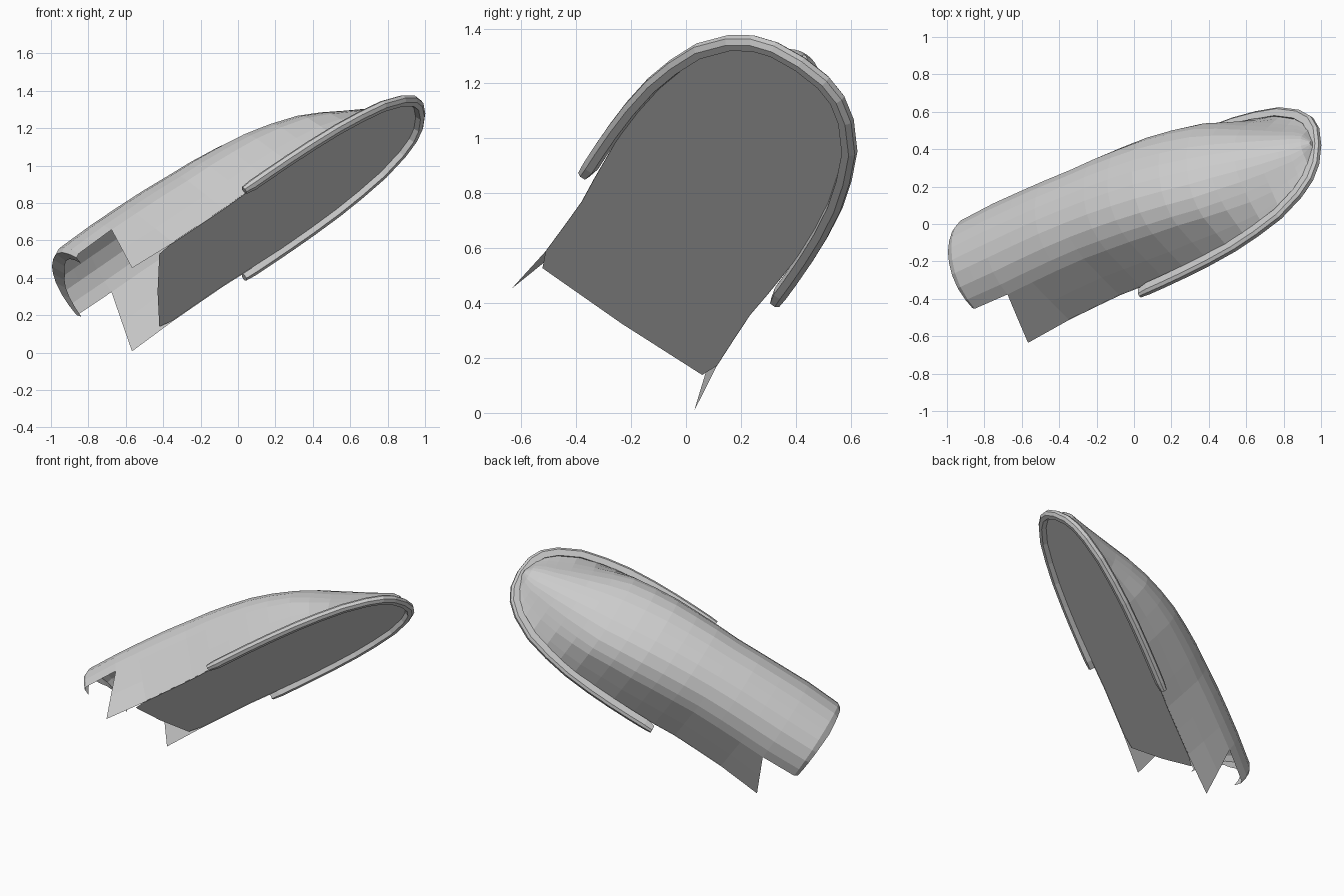
import bpy, bmesh
from mathutils import Vector

if "Cube" in bpy.data.objects:
    bpy.data.objects.remove(bpy.data.objects["Cube"])

# local frame of the slanted hull: length, width and up directions
O = Vector((0.04, -0.02, 0.64))
L = Vector((0.772, 0.36, 0.522)).normalized()
W = Vector((0, 0.83, -0.555)).normalized()
U = L.cross(W).normalized()


def place(l, w, u):
    return O + L * l + W * w + U * u


def interp(table, x):
    for (a, p), (b, q) in zip(table, table[1:]):
        if x <= b:
            t = max(0, (x - a) / (b - a))
            return p + (q - p) * t
    return table[-1][1]


def finish(name, bm):
    bmesh.ops.recalc_face_normals(bm, faces=bm.faces)
    me = bpy.data.meshes.new(name)
    bm.to_mesh(me)
    bm.free()
    ob = bpy.data.objects.new(name, me)
    bpy.context.collection.objects.link(ob)
    return ob


HALF = [(-0.94, .365), (-.67, .38), (-.4, .373), (-.15, .37), (0, .38), (.3, .395), (.6, .388),
        (.8, .36), (.96, .31), (1.11, .225), (1.17, .15), (1.205, .03)]
CREST = [(-.94, .505), (-.6, .515), (-.3, .51), (.07, .485), (.3, .445), (.5, .39), (.7, .315),
         (.92, .205), (1.1, .115), (1.17, .085), (1.205, .05)]
# half cross-sections (width, height), centre to hem: full body and pinched toe
BODY = [(0, 1), (.2, .985), (.4, .94), (.58, .85), (.71, .73), (.79, .61), (.9, .3), (1, 0)]
TOE = [(0, 1), (.15, .97), (.28, .88), (.42, .72), (.56, .52), (.7, .33), (.86, .14), (1, 0)]
NOTCH = 5


def section(l, j):
    t = min(1, max(0, (l - .5) / .6))
    t = t * t * (3 - 2 * t)
    w = BODY[j][0] * (1 - t) + TOE[j][0] * t
    u = BODY[j][1] * (1 - t) + TOE[j][1] * t
    return w * interp(HALF, l), u * interp(CREST, l)


# upper shell with stepped open heel, pointed hem corners and inturned lip
rows = [-.90, -.8, -.67, -.5, -.32, -.15, 0, .15, .3, .45, .6, .72, .84, .96, 1.05, 1.11, 1.17, 1.205]
bm = bmesh.new()
cols = []
for k in range(-7, 8):
    j, s = abs(k), (1 if k >= 0 else -1)
    col = []
    for i, l in enumerate(rows):
        w, u = section(l, j)
        back = l
        if j > NOTCH and i == 2:
            f = 1 - u / .314
            back, w = l - .115 * f, w + .02 * f
        col.append(bm.verts.new(place(back, s * w, u)))
    if j <= NOTCH:
        w, u = section(-.91, j)
        f = j / NOTCH
        col.append(bm.verts.new(place(-.94 + .02 * f, s * w * .95, u - .02 + .015 * f)))
        col.append(bm.verts.new(place(-.915, s * w * .88, u - .10 + .06 * f)))
    cols.append((j, col))
n = len(rows)
for (ja, a), (jb, b) in zip(cols, cols[1:]):
    low = max(ja, jb) > NOTCH
    for i in range(2 if low else 0, n - 1):
        bm.faces.new((a[i], a[i + 1], b[i + 1], b[i]))
    if not low:
        bm.faces.new((a[0], b[0], b[n], a[n]))
        bm.faces.new((a[n], b[n], b[n + 1], a[n + 1]))
bm.faces.new([c[n - 1] for _, c in cols])
bmesh.ops.delete(bm, geom=[v for v in bm.verts if not v.link_faces], context='VERTS')
finish("upper_shell", bm)

# flat underside panel, narrowing slightly at its back corners
bm = bmesh.new()
rowset = [-.605, -.5] + [l for l in rows if l > -.45]
trios = []
for l in rowset:
    w = .35 if l < -.55 else interp(HALF, l)
    trios.append([bm.verts.new(place(l + (.012 if l < -.55 and s else 0), s * w, .004))
                  for s in (-1, 0, 1)])
for p, q in zip(trios, trios[1:]):
    for i in (0, 1):
        bm.faces.new((p[i], p[i + 1], q[i + 1], q[i]))
finish("underside_panel", bm)

# raised rim swept round the front half, slimmer at its two ends
half_path = [(-.01, .440), (.05, .444), (.15, .446), (.3, .446), (.46, .441), (.64, .426), (.8, .397),
             (.96, .353), (1.10, .276), (1.18, .200), (1.222, .115)]
path = [Vector((l, -w)) for l, w in half_path] + [Vector((1.236, 0))]
path += [Vector((l, w)) for l, w in reversed(half_path)]
profile = [(0, .012), (0, -.010), (.018, -.025), (.046, -.025), (.056, .006), (.056, .026), (.015, .026)]
bm = bmesh.new()
rings = []
for i, p in enumerate(path):
    d = (path[min(i + 1, len(path) - 1)] - path[max(i - 1, 0)]).normalized()
    inward = Vector((-d.y, d.x))
    k = .75 if i in (0, len(path) - 1) else 1
    rings.append([bm.verts.new(place(*(p + inward * o * k), u * k)) for o, u in profile])
m = len(profile)
for a, b in zip(rings, rings[1:]):
    for i in range(m):
        bm.faces.new((a[i], a[(i + 1) % m], b[(i + 1) % m], b[i]))
bm.faces.new(rings[0])
bm.faces.new(rings[-1])
finish("front_rim", bm)
